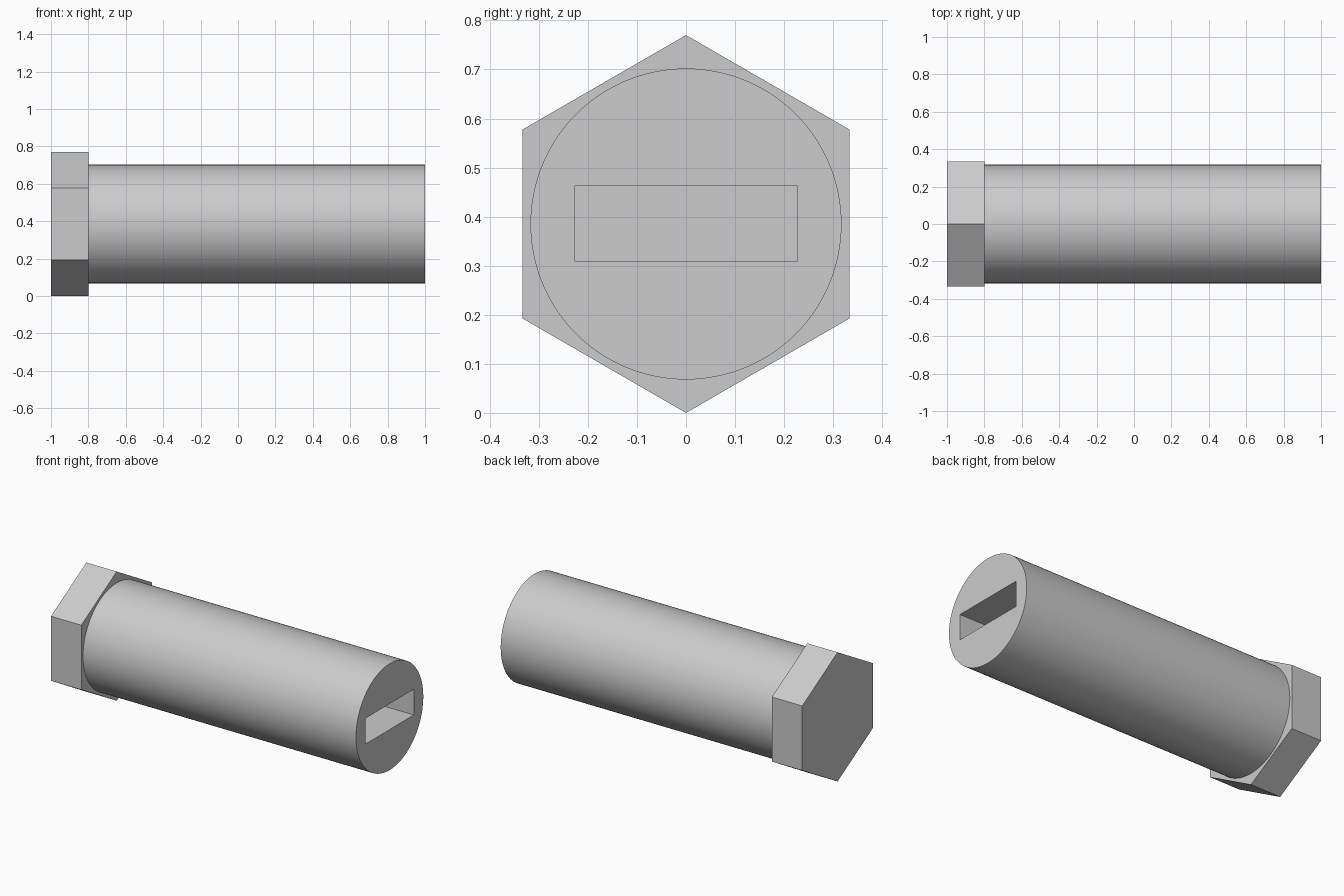
import bpy
import math

cube = bpy.data.objects.get("Cube")
if cube:
    bpy.data.objects.remove(cube, do_unlink=True)

MID_Z = 0.385          # height of the bolt axis
HEAD_X = -0.8          # face where the shaft meets the head

# Single grey material
grey = bpy.data.materials.new("plain_grey")
grey.use_nodes = True
colour = (0.6, 0.6, 0.6, 1)
grey.diffuse_color = colour
grey.node_tree.nodes["Principled BSDF"].inputs["Base Color"].default_value = colour


def prism(name, sides, radius, x0, x1):
    """Regular prism lying along x with a corner pointing up."""
    bpy.ops.mesh.primitive_cylinder_add(
        vertices=sides, radius=radius, depth=x1 - x0,
        location=((x0 + x1) / 2, 0, MID_Z), rotation=(0, math.pi / 2, 0))
    obj = bpy.context.object
    bpy.ops.object.transform_apply(location=False, rotation=True, scale=False)
    obj.name = name
    obj.data.materials.append(grey)
    return obj


# Hexagonal head: the first corner lies on the z axis after rotating
head = prism("hex_head", 6, 0.385, -1, HEAD_X)
corner = max(abs(v.co.z) for v in head.data.vertices)
if corner < 0.38:
    head.rotation_euler.x = math.pi / 6

# Round shaft
shaft = prism("shaft", 128, 0.317, HEAD_X, 1)

# Rectangular slot running down the shaft to the head
bpy.ops.mesh.primitive_cube_add(size=1, location=(0.1, 0, MID_Z + 0.001))
cutter = bpy.context.object
cutter.name = "slot_cutter"
cutter.hide_render = True
cutter.scale = (2.0, 0.455, 0.153)
cutter.data.materials.append(grey)

cut = shaft.modifiers.new("slot", 'BOOLEAN')
cut.operation = 'DIFFERENCE'
cut.solver = 'EXACT'
cut.object = cutter
bpy.ops.object.select_all(action='DESELECT')
shaft.select_set(True)
bpy.context.view_layer.objects.active = shaft
bpy.ops.object.modifier_apply(modifier=cut.name)
bpy.data.objects.remove(cutter, do_unlink=True)

# Smooth barrel with sharp rims and slot edges
bpy.ops.object.shade_smooth_by_angle(angle=math.radians(30))
